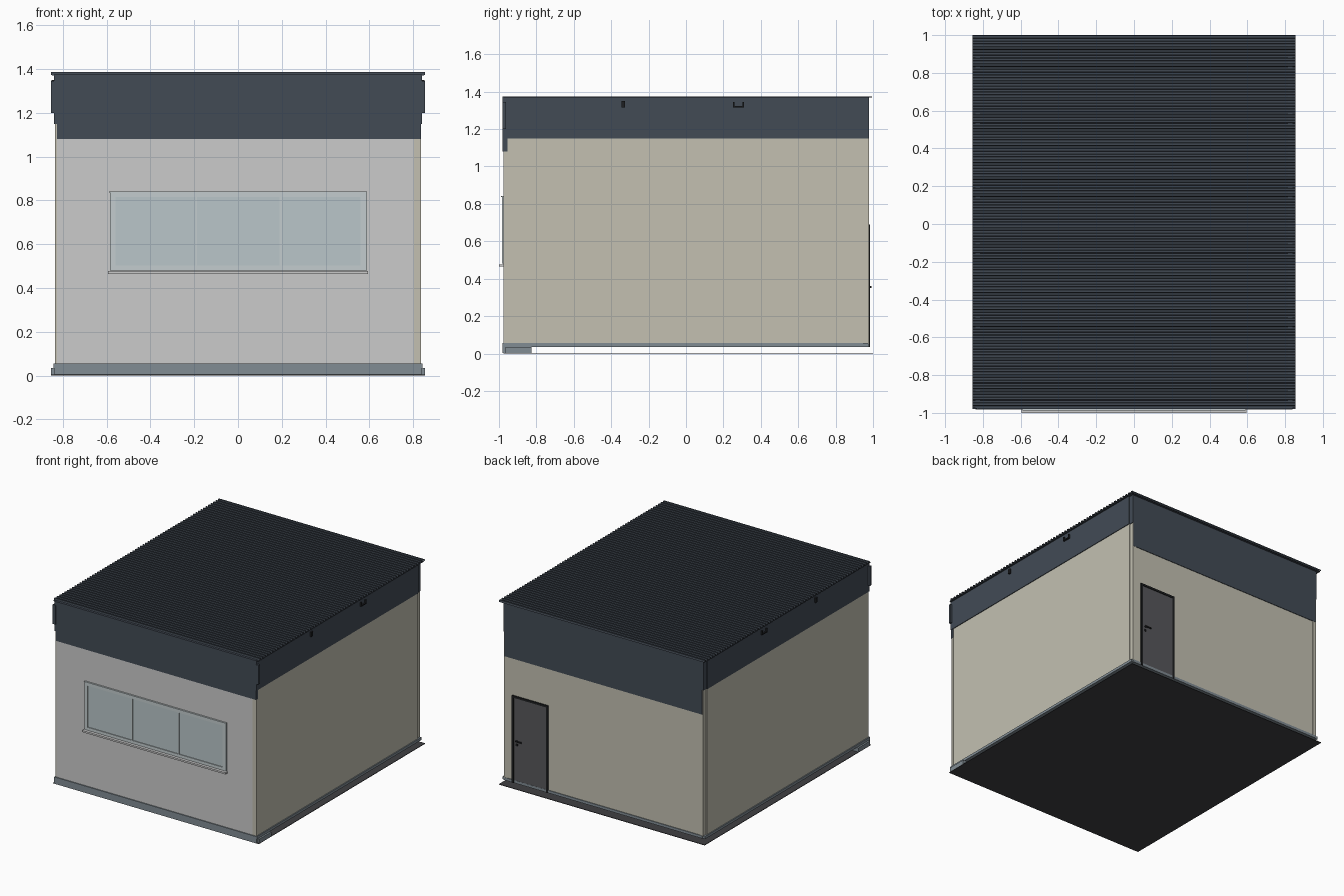
import bpy, bmesh, math
from mathutils import Vector

if "Cube" in bpy.data.objects:
    bpy.data.objects.remove(bpy.data.objects["Cube"])


def mat(name, r, g, b):
    # display colour (0-255) to linear
    m = bpy.data.materials.new(name)
    m.diffuse_color = [(c / 255) ** 2.2 for c in (r, g, b)] + [1]
    m.use_nodes = True
    m.node_tree.nodes["Principled BSDF"].inputs["Base Color"].default_value = m.diffuse_color
    return m


BEIGE = mat("beige_render", 194, 191, 176)
GREY = mat("light_grey_render", 205, 206, 205)
BAND = mat("dark_cladding", 68, 76, 86)
ROOF = mat("roof_metal", 66, 73, 82)
PLINTH = mat("plinth_grey", 128, 139, 146)
FLOOR = mat("floor_dark", 66, 66, 69)
DOOR = mat("door_grey", 88, 88, 91)
BLACK = mat("black_trim", 35, 36, 38)
FRAME = mat("window_frame", 194, 203, 205)
GLASS = mat("window_glass", 184, 197, 200)


def finish(name, bm, material):
    me = bpy.data.meshes.new(name)
    bm.to_mesh(me)
    bm.free()
    me.materials.append(material)
    ob = bpy.data.objects.new(name, me)
    bpy.context.collection.objects.link(ob)
    return ob


def box(name, material, x0, x1, y0, y1, z0, z1):
    bm = bmesh.new()
    bmesh.ops.create_cube(bm, size=1)
    for v in bm.verts:
        v.co = Vector((x0 + (v.co.x + .5) * (x1 - x0),
                       y0 + (v.co.y + .5) * (y1 - y0),
                       z0 + (v.co.z + .5) * (z1 - z0)))
    return finish(name, bm, material)


def side_box(name, material, s, x0, x1, *yz):
    # box on the left (s=-1) or right (s=1) side
    a, b = sorted((s * x0, s * x1))
    return box(name, material, a, b, *yz)


# Floor slab and front footing beam
box("floor_slab", FLOOR, -.855, .855, -.975, 1.0, 0, .004)
box("front_footing", PLINTH, -.855, .855, -.965, -.825, .004, .035)

# Front wall, cladding band and plinth strip
box("front_wall", GREY, -.826, .805, -.975, -.955, .05, 1.08)
box("front_wall_edge", BEIGE, .805, .836, -.975, -.955, .05, 1.08)
box("front_band", BAND, -.828, .836, -.98, -.955, 1.08, 1.375)
box("front_plinth", PLINTH, -.84, .84, -.982, -.955, .004, .055)

# Back wall, cladding band and plinth strip
box("back_wall", BEIGE, -.82, .825, .955, .975, .05, .965)
box("back_band", BAND, -.82, .825, .955, .979, .965, 1.375)
box("back_plinth", PLINTH, -.82, .825, .955, .98, .035, .055)

# Side walls, bands, plinths, corner posts and fascia end panels
for s, side in ((-1, "left"), (1, "right")):
    side_box(side + "_wall", BEIGE, s, .815, .835, -.975, .945, .05, 1.15)
    side_box(side + "_band", BAND, s, .815, .84, -.978, .945, 1.15, 1.375)
    side_box(side + "_plinth", PLINTH, s, .815, .842, -.978, .975, .035, .055)
    side_box(side + "_back_post", BEIGE, s, .80, .828, .945, .978, .05, 1.15)
    side_box(side + "_back_post_top", BAND, s, .80, .832, .945, .979, 1.15, 1.375)
    side_box(side + "_fascia_end", BAND, s, .83, .855, -.98, -.962, 1.2, 1.345)
    # Small eave bracket and hook with two prongs
    side_box(side + "_eave_bracket", BLACK, s, .838, .852, -.345, -.325, 1.315, 1.35)
    side_box(side + "_hook_bar", BLACK, s, .838, .852, .25, .31, 1.315, 1.323)
    for y in (.25, .302):
        side_box(side + "_hook_prong", BLACK, s, .838, .852, y, y + .008, 1.323, 1.345)

# Corrugated roof sheet: trapezoid profile along y, swept along x
bm = bmesh.new()
N, Y0, Y1 = 66, -.975, 1.0
pitch = (Y1 - Y0) / N
prof = []
for i in range(N):
    for f, z in ((0, 1.374), (.4, 1.374), (.5, 1.387), (.9, 1.387)):
        prof.append((Y0 + (i + f) * pitch, z))
prof.append((Y1, 1.374))
rows = [[bm.verts.new((x, y, z)) for y, z in prof] for x in (-.855, .855)]
for i in range(len(prof) - 1):
    bm.faces.new((rows[0][i], rows[1][i], rows[1][i + 1], rows[0][i + 1]))
finish("corrugated_roof", bm, ROOF)
# Deck under the roof sheet
box("roof_deck", ROOF, -.85, .85, -.975, .995, 1.37, 1.374)

# Window: three panes set in a frame, with head and sill
panes = [(-.56, -.195), (-.187, .19), (.20, .56)]
box("window_frame_top", FRAME, -.585, .59, -.984, -.97, .815, .838)
box("window_frame_bottom", FRAME, -.585, .59, -.984, -.97, .48, .503)
edges = [-.585] + [v for p in panes for v in p] + [.59]
for i in range(0, len(edges), 2):
    box("window_mullion", FRAME, edges[i], edges[i + 1], -.984, -.97, .503, .815)
for a, b in panes:
    box("window_pane", GLASS, a, b, -.978, -.968, .503, .815)
box("window_head", FRAME, -.59, .59, -.988, -.97, .836, .842)
box("window_sill", GREY, -.595, .595, -1.0, -.97, .464, .477)

# Back door with frame, lever handle and lock
box("door_leaf", DOOR, .475, .745, .96, .979, .035, .675)
box("door_frame_left", BLACK, .46, .475, .96, .984, .035, .69)
box("door_frame_right", BLACK, .745, .76, .96, .984, .035, .69)
box("door_frame_top", BLACK, .475, .745, .96, .984, .675, .69)
box("door_handle_stem", BLACK, .715, .725, .978, .99, .35, .36)
box("door_handle_lever", BLACK, .675, .725, .986, .992, .35, .36)
box("door_lock", BLACK, .713, .727, .978, .984, .318, .334)
